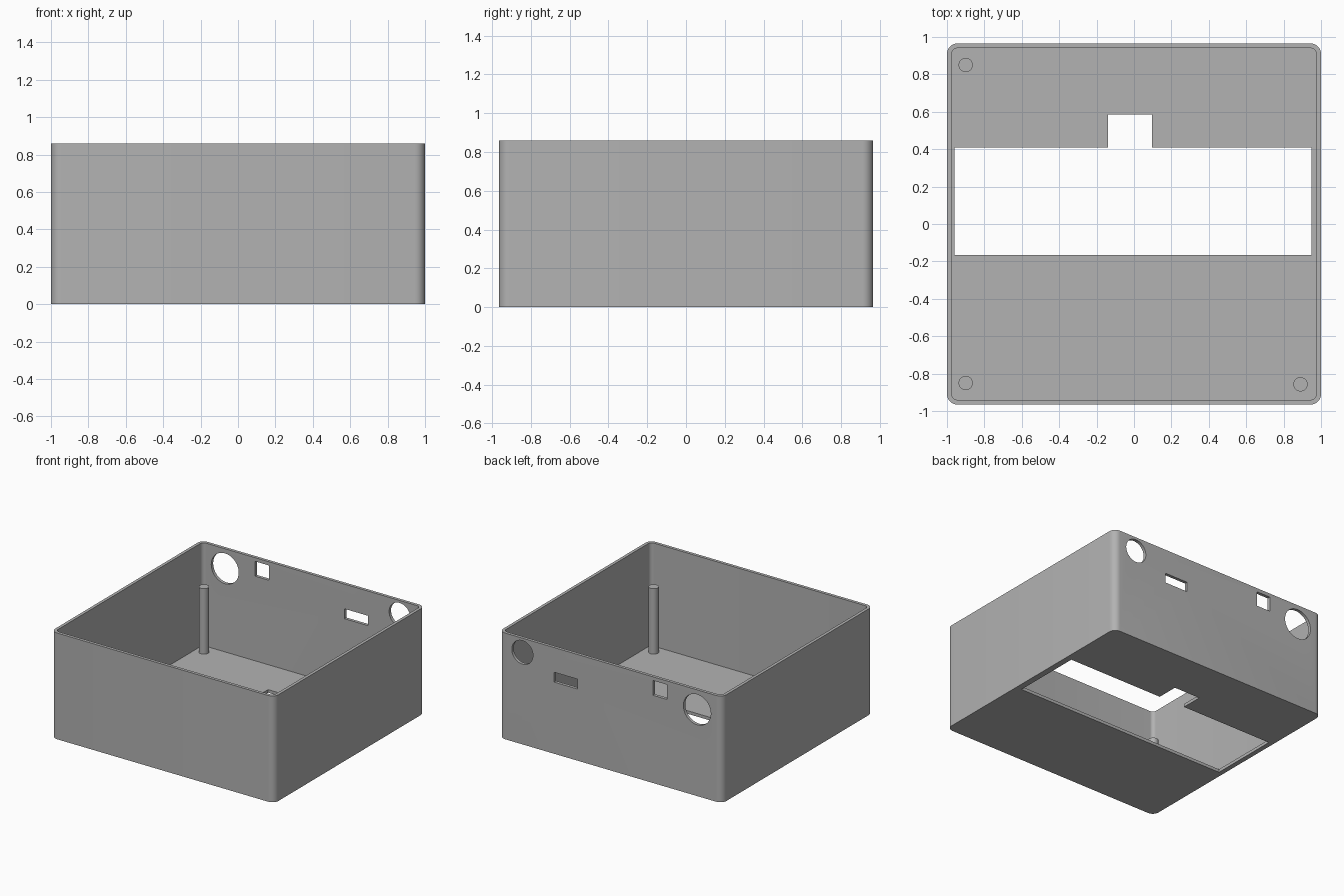
import bpy
import bmesh
from math import cos, sin, pi, radians
from mathutils import Matrix, Vector

cube = bpy.data.objects.get("Cube")
if cube:
    bpy.data.objects.remove(cube, do_unlink=True)

HALF_X, HALF_Y, HEIGHT = 1.0, 0.965, 0.86
WALL, FLOOR, CORNER = 0.025, 0.025, 0.055

grey = bpy.data.materials.new("plain grey")
grey.use_nodes = True
grey.diffuse_color = (0.448, 0.448, 0.448, 1)
grey.node_tree.nodes["Principled BSDF"].inputs["Base Color"].default_value = grey.diffuse_color


def make_object(name, bm):
    bmesh.ops.recalc_face_normals(bm, faces=bm.faces)
    mesh = bpy.data.meshes.new(name)
    bm.to_mesh(mesh)
    bm.free()
    mesh.materials.append(grey)
    obj = bpy.data.objects.new(name, mesh)
    bpy.context.collection.objects.link(obj)
    return obj


def activate(obj):
    bpy.ops.object.select_all(action='DESELECT')
    obj.select_set(True)
    bpy.context.view_layer.objects.active = obj


def smooth(obj):
    activate(obj)
    bpy.ops.object.shade_smooth_by_angle(angle=radians(30))


def rounded_ring(bm, inset, z, steps=8):
    """Ring of vertices around a rounded rectangle."""
    r = CORNER - inset
    ring = []
    for q, (sx, sy) in enumerate([(1, 1), (-1, 1), (-1, -1), (1, -1)]):
        for i in range(steps + 1):
            a = (q + i / steps) * pi / 2
            ring.append(bm.verts.new((sx * (HALF_X - CORNER) + r * cos(a),
                                      sy * (HALF_Y - CORNER) + r * sin(a), z)))
    return ring


def box(name, x0, x1, y0, y1, z0, z1):
    bm = bmesh.new()
    bmesh.ops.create_cube(bm, size=1)
    size = Vector((x1 - x0, y1 - y0, z1 - z0))
    mid = Vector((x0 + x1, y0 + y1, z0 + z1)) / 2
    bmesh.ops.transform(bm, verts=bm.verts, matrix=Matrix.LocRotScale(mid, None, size))
    return make_object(name, bm)


def cylinder(name, radius, depth, matrix):
    bm = bmesh.new()
    bmesh.ops.create_cone(bm, cap_ends=True, segments=48, radius1=radius,
                          radius2=radius, depth=depth, matrix=matrix)
    return make_object(name, bm)


# Open-topped case with rounded corners
bm = bmesh.new()
rings = [rounded_ring(bm, 0, 0), rounded_ring(bm, 0, HEIGHT),
         rounded_ring(bm, WALL, HEIGHT), rounded_ring(bm, WALL, FLOOR)]
for low, high in zip(rings, rings[1:]):
    for i in range(len(low)):
        j = (i + 1) % len(low)
        bm.faces.new((low[i], low[j], high[j], high[i]))
bm.faces.new(rings[0])
bm.faces.new(rings[-1])
case = make_object("case", bm)


# Back wall ports and floor opening
def wall_slot(name, x0, x1, z0, z1):
    return box(name, x0, x1, HALF_Y - 0.1, HALF_Y + 0.1, z0, z1)


def wall_hole(name, x, z, radius):
    turn = Matrix.Translation((x, HALF_Y, z)) @ Matrix.Rotation(pi / 2, 4, 'X')
    return cylinder(name, radius, 0.2, turn)


cutters = [
    wall_hole("large_round_port", -0.775, 0.70, 0.123),
    wall_hole("small_round_port", 0.79, 0.745, 0.095),
    wall_slot("square_port", -0.505, -0.38, 0.71, 0.83),
    wall_slot("wide_port", 0.295, 0.505, 0.58, 0.66),
    box("floor_opening", -0.96, 0.95, -0.165, 0.41, -0.1, 0.1),
    box("floor_notch", -0.14, 0.095, 0.3, 0.585, -0.12, 0.12),
]
for cutter in cutters:
    cutter.hide_render = True
    cut = case.modifiers.new(cutter.name, 'BOOLEAN')
    cut.operation = 'DIFFERENCE'
    cut.solver = 'EXACT'
    cut.object = cutter
    activate(case)
    bpy.ops.object.modifier_apply(modifier=cut.name)
    bpy.data.objects.remove(cutter, do_unlink=True)
smooth(case)

# Three standing posts in the corners
POST_BASE, POST_TOP = 0.015, 0.555
for name, x, y in [("back_right_post", -0.9, 0.85),
                   ("front_right_post", -0.9, -0.85),
                   ("front_left_post", 0.89, -0.857)]:
    place = Matrix.Translation((x, y, (POST_BASE + POST_TOP) / 2))
    smooth(cylinder(name, 0.038, POST_TOP - POST_BASE, place))
